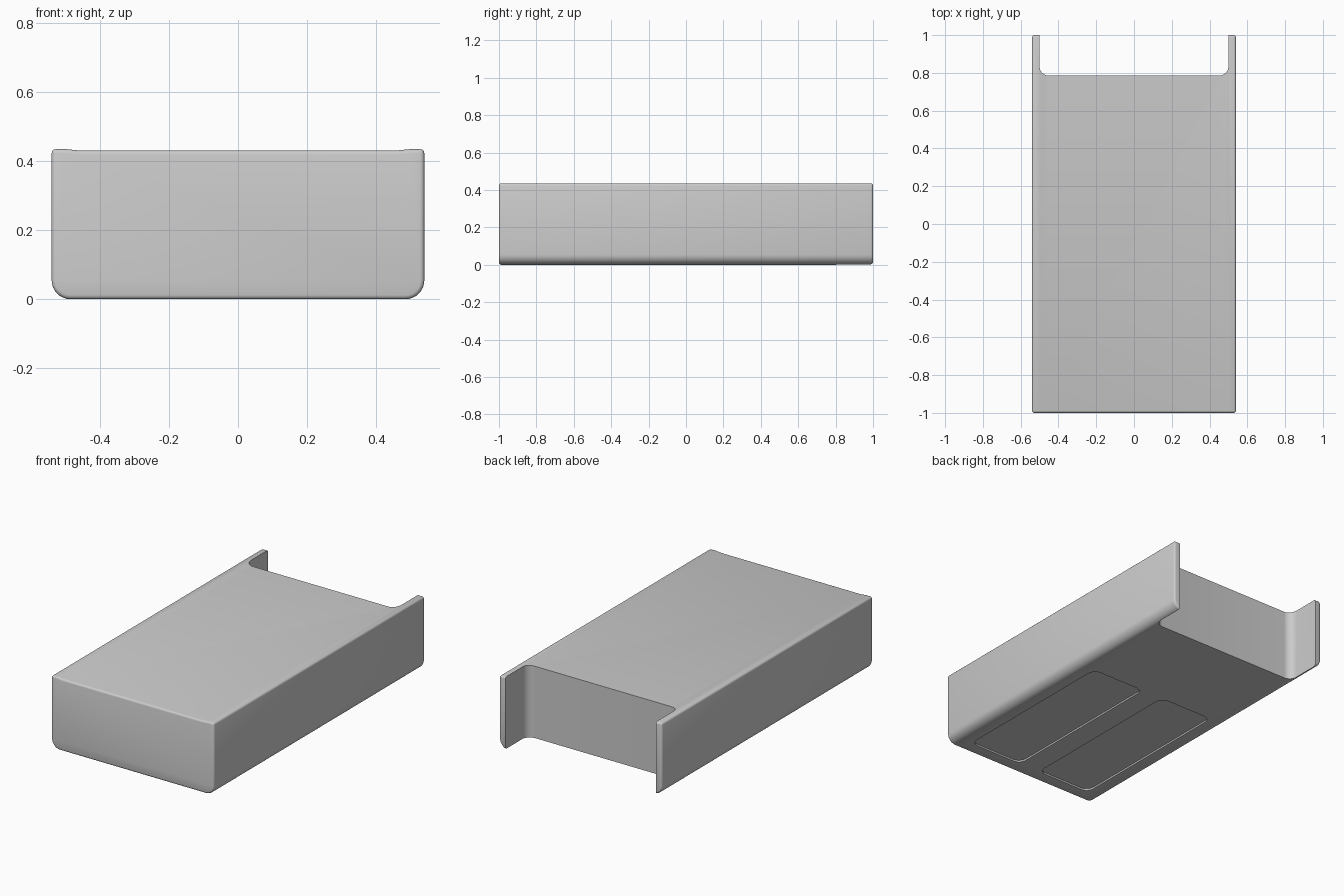
import bpy, bmesh
from math import sin, cos, pi

if "Cube" in bpy.data.objects:
    bpy.data.objects.remove(bpy.data.objects["Cube"])


def arc(cx, cy, r, a0, n=8):
    """Quarter circle, counter-clockwise from angle a0."""
    return [(cx + r * cos(a0 + pi / 2 * i / n), cy + r * sin(a0 + pi / 2 * i / n))
            for i in range(n + 1)]


def prism(name, points, offset):
    """Closed polygon of 3D points pushed along offset."""
    bm = bmesh.new()
    face = bm.faces.new([bm.verts.new(p) for p in points])
    new = bmesh.ops.extrude_face_region(bm, geom=[face])["geom"]
    bmesh.ops.translate(bm, vec=offset,
                        verts=[v for v in new if isinstance(v, bmesh.types.BMVert)])
    bmesh.ops.recalc_face_normals(bm, faces=bm.faces)
    mesh = bpy.data.meshes.new(name)
    bm.to_mesh(mesh)
    bm.free()
    ob = bpy.data.objects.new(name, mesh)
    bpy.context.collection.objects.link(ob)
    return ob


def rounded_block(name, x0, x1, y0, y1, z0, z1, r):
    pts = (arc(x0 + r, y0 + r, r, pi) + arc(x1 - r, y0 + r, r, 1.5 * pi)
           + arc(x1 - r, y1 - r, r, 0) + arc(x0 + r, y1 - r, r, pi / 2))
    return prism(name, [(x, y, z0) for x, y in pts], (0, 0, z1 - z0))


def apply(ob, mod):
    bpy.context.view_layer.objects.active = ob
    bpy.ops.object.modifier_apply(modifier=mod.name)


def cut(ob, cutter):
    cutter.hide_render = True
    mod = ob.modifiers.new("cut", "BOOLEAN")
    mod.operation = "DIFFERENCE"
    mod.solver = "EXACT"
    mod.object = cutter
    apply(ob, mod)
    bpy.data.objects.remove(cutter)


# Housing: rounded lower corners, top face slightly lower than its side rims
W, H = 0.54, 0.435
half = arc(W - 0.055, 0.055, 0.055, 1.5 * pi) + [(W, H), (0.5, H), (0.46, H - 0.004)]
profile = half + [(-x, z) for x, z in reversed(half)]
housing = prism("housing", [(x, -1, z) for x, z in profile], (0, 2, 0))
bevel = housing.modifiers.new("bevel", "BEVEL")
bevel.width = 0.012
bevel.segments = 3
bevel.limit_method = "ANGLE"
bevel.angle_limit = 0.7
apply(housing, bevel)

# Rear opening that leaves two side wings
cut(housing, rounded_block("rear_cutter", -0.5, 0.5, 0.785, 1.3, -0.1, 0.6, 0.05))

# Two shallow recesses in the underside
for s in (-1, 1):
    x0, x1 = sorted((s * 0.07, s * 0.43))
    cut(housing, rounded_block("recess_cutter", x0, x1, -0.92, 0.16, -0.05, 0.01, 0.05))

# Smooth shading with crisp edges
bpy.ops.object.select_all(action="DESELECT")
housing.select_set(True)
bpy.context.view_layer.objects.active = housing
bpy.ops.object.shade_smooth_by_angle(angle=0.6)
